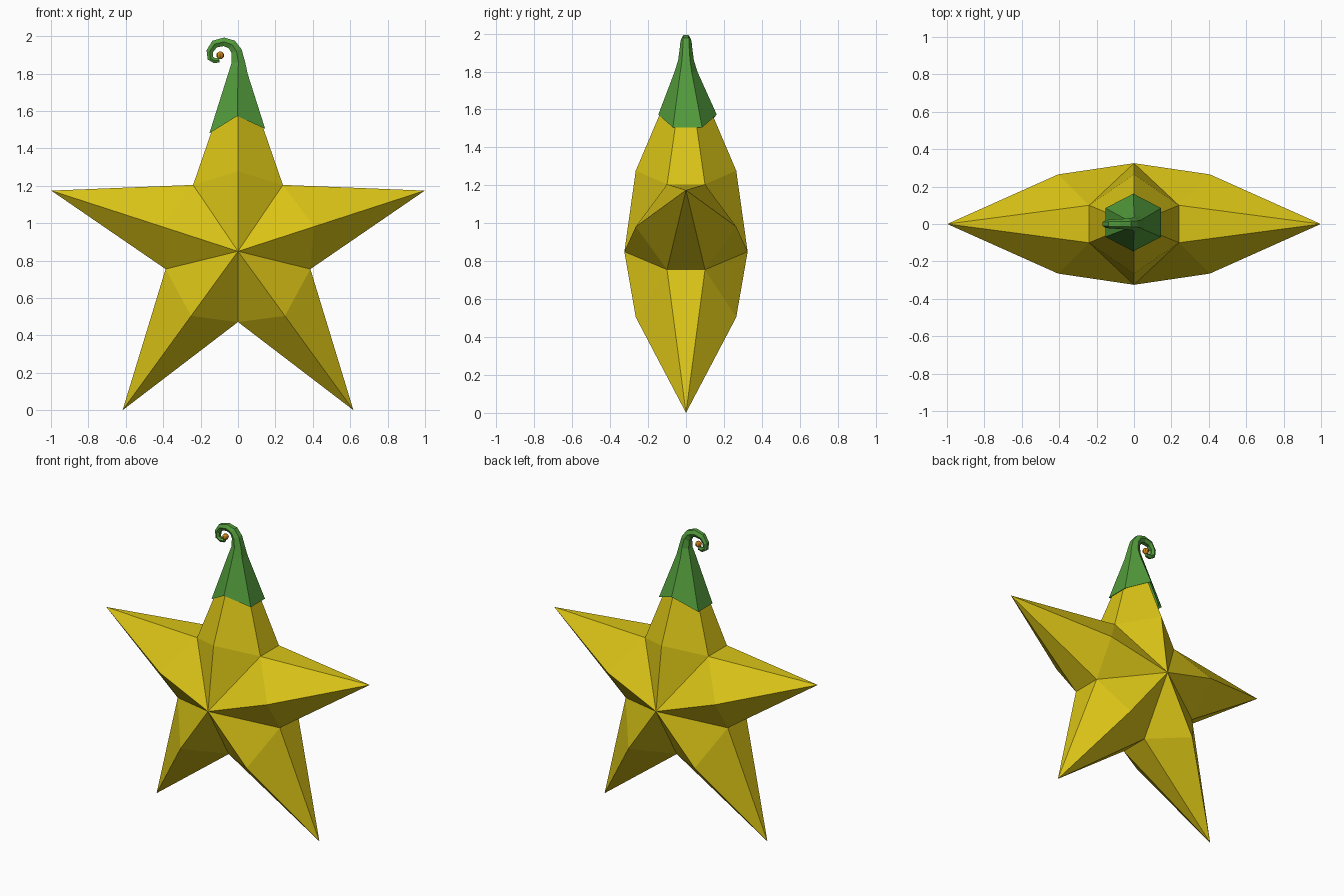
import bpy, bmesh, math
from mathutils import Vector

if "Cube" in bpy.data.objects:
    bpy.data.objects.remove(bpy.data.objects["Cube"])


def material(name, color):
    m = bpy.data.materials.new(name)
    m.diffuse_color = (*color, 1)
    m.use_nodes = True
    m.node_tree.nodes["Principled BSDF"].inputs["Base Color"].default_value = m.diffuse_color
    return m


def finish(bm, name, mat):
    bmesh.ops.recalc_face_normals(bm, faces=bm.faces[:])
    me = bpy.data.meshes.new(name)
    bm.to_mesh(me)
    bm.free()
    me.materials.append(mat)
    ob = bpy.data.objects.new(name, me)
    bpy.context.collection.objects.link(ob)
    return ob


yellow = material("yellow", (0.70, 0.55, 0.008))
green = material("green", (0.085, 0.33, 0.045))
orange = material("orange", (0.65, 0.25, 0.01))

# Star body: five arms with a ridge front and back, narrow flat sides
CZ = 0.85
bm = bmesh.new()
centres = [bm.verts.new((0, s * 0.325, CZ)) for s in (-1, 1)]
notch_xz = [(0.24, 1.205), (0.387, 0.755), (0, 0.472), (-0.387, 0.755), (-0.24, 1.205)]
notches = [[bm.verts.new((x, s * 0.1, z)) for s in (-1, 1)] for x, z in notch_xz]
for i in range(5):
    a = math.radians(90 - 72 * i)
    dx, dz = math.cos(a), math.sin(a)
    tip = bm.verts.new((1.05 * dx, 0, CZ + 1.05 * dz))
    ridge = [bm.verts.new((0.427 * dx, s * 0.265, CZ + 0.427 * dz)) for s in (-1, 1)]
    for notch in (notches[i], notches[i - 1]):
        for s in (0, 1):
            bm.faces.new((centres[s], ridge[s], notch[s]))
            bm.faces.new((ridge[s], tip, notch[s]))
        bm.faces.new((notch[0], notch[1], tip))
finish(bm, "star_body", yellow)

# Pointed hat: hexagonal sweep ending in a curl; each step is x, z, radius
path = [(0, 1.80, 0.052), (0.002, 1.86, 0.036), (-0.008, 1.92, 0.029),
        (-0.032, 1.955, 0.026), (-0.075, 1.97, 0.023), (-0.125, 1.958, 0.021),
        (-0.151, 1.92, 0.018), (-0.148, 1.883, 0.016), (-0.125, 1.869, 0.014),
        (-0.1, 1.873, 0.012)]
hexagon = [(math.cos(math.radians(30 + 60 * k)) / math.cos(math.radians(30)),
            math.sin(math.radians(30 + 60 * k))) for k in range(6)]
bm = bmesh.new()
rings = []
# Brim with raised front and back points: inner lip, then outer edge
for f, lift in ((0.88, 0.012), (1.0, 0.0)):
    ring = []
    for u, v in hexagon:
        peak = 0.08 if abs(v) > 0.9 else 0
        ring.append(bm.verts.new((-0.004 + 0.149 * u * f, 0.008 + 0.154 * v * f,
                                  1.493 + 0.08 * u * 0.15 + peak + lift)))
    rings.append(ring)
for i, (x, z, r) in enumerate(path):
    p, q = path[max(i - 1, 0)], path[min(i + 1, len(path) - 1)]
    t = Vector((q[0] - p[0], q[1] - p[1])).normalized()
    rings.append([bm.verts.new((x + t.y * u * r, v * r * 1.15, z - t.x * u * r))
                  for u, v in hexagon])
for a, b in zip(rings, rings[1:]):
    for k in range(6):
        n = (k + 1) % 6
        bm.faces.new((a[k], a[n], b[n], b[k]))
bm.faces.new(rings[-1])
finish(bm, "curled_hat", green)

# Small bell hanging at the end of the curl
bm = bmesh.new()
bmesh.ops.create_uvsphere(bm, u_segments=8, v_segments=6, radius=0.021)
bmesh.ops.translate(bm, verts=bm.verts[:], vec=(-0.095, 0, 1.898))
finish(bm, "hat_bell", orange)
